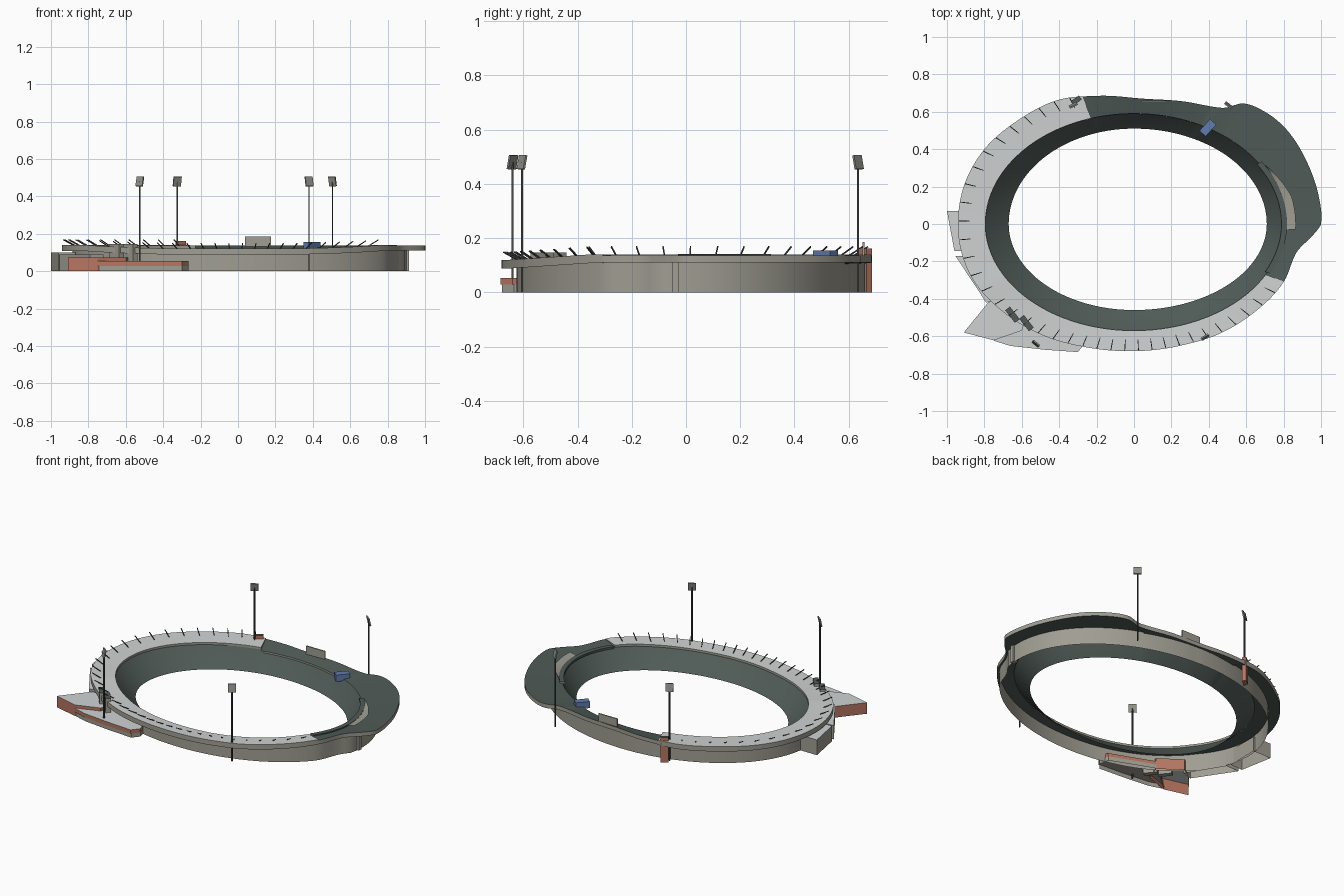
import bpy
from math import sin, cos, atan2, hypot, radians, tau, pi
from mathutils import Vector, Matrix

cube = bpy.data.objects.get("Cube")
if cube:
    bpy.data.objects.remove(cube, do_unlink=True)


def material(name, r, g, b):
    m = bpy.data.materials.new(name)
    m.use_nodes = True
    m.diffuse_color = (r, g, b, 1)
    m.node_tree.nodes["Principled BSDF"].inputs["Base Color"].default_value = (r, g, b, 1)
    return m


CONCRETE = material("concrete", .35, .34, .29)
ROOF = material("roof_grey", .63, .65, .65)
SEATS = material("dark_green_seats", .08, .105, .095)
BRICK = material("brick", .47, .18, .12)
BLUE = material("blue_cabin", .12, .2, .42)
STEEL = material("dark_steel", .06, .065, .06)
LAMP = material("lamp_grey", .28, .28, .26)


def build(name, verts, faces, mats, smooth=False):
    """Make an object; mats gives one material per face."""
    mesh = bpy.data.meshes.new(name)
    mesh.from_pydata(verts, [], faces)
    slots = list(dict.fromkeys(mats))
    for m in slots:
        mesh.materials.append(m)
    for poly, m in zip(mesh.polygons, mats):
        poly.material_index = slots.index(m)
    obj = bpy.data.objects.new(name, mesh)
    bpy.context.collection.objects.link(obj)
    if smooth:
        bpy.ops.object.select_all(action='DESELECT')
        bpy.context.view_layer.objects.active = obj
        obj.select_set(True)
        bpy.ops.object.shade_smooth_by_angle(angle=radians(30))
    return obj


def prism(name, outline, z0, z1, side, top=None, floor=True):
    """Upright prism on a plan outline given anticlockwise."""
    n = len(outline)
    verts = [(x, y, z) for z in (z0, z1) for x, y in outline]
    faces = [(i, (i + 1) % n, n + (i + 1) % n, n + i) for i in range(n)]
    faces.append(tuple(range(n, 2 * n)))
    mats = [side] * n + [top or side]
    if floor:
        faces.append(tuple(reversed(range(n))))
        mats.append(side)
    return build(name, verts, faces, mats)


def block(name, centre, size, turn, z0, z1, side, top=None):
    """Box turned about the vertical."""
    rot = Matrix.Rotation(turn, 2)
    corners = [(-1, -1), (1, -1), (1, 1), (-1, 1)]
    pts = [rot @ Vector((x * size[0] / 2, y * size[1] / 2)) + Vector(centre) for x, y in corners]
    return prism(name, [tuple(p) for p in pts], z0, z1, side, top)


def beam(name, a, b, width, mat):
    """Thin square bar between two points."""
    a, b = Vector(a), Vector(b)
    q = (b - a).to_track_quat('Z', 'Y')
    obj = block(name, (0, 0), (width, width), 0, 0, (b - a).length, mat)
    obj.matrix_world = Matrix.Translation(a) @ q.to_matrix().to_4x4()
    return obj


def oval(right, left, back, front):
    """Radius by bearing of an oval with four different half-axes."""
    def radius(t):
        a = right if cos(t) > 0 else left
        b = back if sin(t) > 0 else front
        return a * b / hypot(b * cos(t), a * sin(t))
    return radius


# Outer edge of the roof and upper deck
EDGE = [(1, 0), (.985, .16), (.93, .32), (.82, .5), (.7, .6), (.58, .645), (.48, .62),
        (.3, .65), (.05, .67), (-.2, .685), (-.4, .665), (-.62, .555), (-.8, .4),
        (-.9, .23), (-.94, .05), (-.93, -.12), (-.86, -.3), (-.7, -.47), (-.5, -.59),
        (-.25, -.66), (0, -.68), (.25, -.65), (.45, -.59), (.62, -.49), (.8, -.31),
        (.87, -.15), (.965, -.05)]
KNOTS = [(atan2(y, x) % tau, hypot(x, y)) for x, y in EDGE]


def edge(t):
    """Smooth radius through the edge points."""
    t %= tau
    n = len(KNOTS)

    def knot(i):
        return KNOTS[i % n][0] + tau * (i // n), KNOTS[i % n][1]

    def slope(i):
        (a, r), (b, s) = knot(i - 1), knot(i + 1)
        return (s - r) / (b - a)
    i = max(k for k in range(n) if KNOTS[k][0] <= t)
    (a, r), (b, s) = knot(i), knot(i + 1)
    h = b - a
    u = (t - a) / h
    w = u * u * (3 - 2 * u)
    return r + (s - r) * w + h * u * (1 - u) * ((1 - u) * slope(i) - u * slope(i + 1))


def loft(name, start, end, steps, section, mats, solid=False):
    """Sweep a section of (radius, height) pairs round the bearings."""
    full = end - start > 359
    rows = steps if full else steps + 1
    verts, faces, face_mats = [], [], []
    for k in range(rows):
        t = radians(start + (end - start) * k / steps)
        verts += [(r * cos(t), r * sin(t), z) for r, z in section(t)]
    n = len(verts) // rows
    for k in range(steps):
        p, q = k * n, (k + 1) % rows * n
        for j in range(n if solid else n - 1):
            i = (j + 1) % n
            faces.append((p + j, p + i, q + i, q + j))
            face_mats.append(mats[j])
    if solid:
        faces += [tuple(range(n)), tuple(reversed(range((rows - 1) * n, rows * n)))]
        face_mats += [CONCRETE] * 2
    return build(name, verts, faces, face_mats, True)


pitch_edge = oval(.71, .67, .51, .46)
bowl_top = oval(.8, .795, .59, .57)
wall_oval = oval(.905, .885, .66, .625)


def roof_z(t):
    """Roof dips gently along the front."""
    return .14 - .02 * min(1, max(0, (-edge(t) * sin(t) - .35) / .3))


def rear_drop(t):
    """Lower rear stand beneath the back of the deck."""
    return .018 if radians(55) < t % tau < radians(111.5) else 0


def wall_r(t):
    return min(wall_oval(t), edge(t) - .012)


# Seating bowl and outer wall
def bowl_section(t):
    a, b = pitch_edge(t), bowl_top(t)
    top = roof_z(t) - .018 - rear_drop(t)
    return [(a, .005), (a + (b - a) * .5, .005 + top * .43), (b, top)]


loft("seating_bowl", 0, 360, 160, bowl_section, [SEATS] * 2)
loft("outer_wall", 0, 360, 160, lambda t: [(wall_r(t), 0), (wall_r(t), roof_z(t) - .025)],
     [CONCRETE])

# Roof ring and cantilevered upper deck
RING = [ROOF, CONCRETE, SEATS, CONCRETE]
loft("roof_ring", 112, 339, 110,
     lambda t: [(bowl_top(t), roof_z(t) - .004), (edge(t), roof_z(t)),
                (edge(t), roof_z(t) - .032), (bowl_top(t), roof_z(t) - .022)], RING, True)
loft("upper_deck", -21, 112, 90,
     lambda t: [(bowl_top(t), .124 - rear_drop(t) * .5), (edge(t), .136), (edge(t), .11),
                (bowl_top(t), .114 - rear_drop(t))],
     [SEATS] + RING[1:], True)


# Walkway crescent and the seating rail in front of it
def crescent(t):
    return .045 * max(0, min(1, (radians(24) - t) / radians(14)))


loft("walkway", -2, 24, 24,
     lambda t: [(bowl_top(t) + .018, .132), (bowl_top(t) + .02 + crescent(t), .141)], [CONCRETE])
loft("seating_rail", -20, 26, 30,
     lambda t: [(bowl_top(t) - .012, .12), (bowl_top(t) - .012, .134),
                (bowl_top(t) + .018, .134), (bowl_top(t) + .018, .12)], [SEATS] * 4, True)

# Slanted struts on the roof
for k in range(36):
    t = radians(117 + 6.2 * k)
    inner, outer = edge(t) - .062, edge(t) - .006
    beam("roof_strut", (inner * cos(t), inner * sin(t), roof_z(t) - .003),
         (outer * cos(t), outer * sin(t), roof_z(t) + .028), .0045, STEEL)

# Floodlights facing the pitch
for x, y in [(-.525, -.64), (-.325, .635), (.38, -.605), (.505, .635)]:
    beam("floodlight_pole", (x, y, 0), (x, y, .48), .007, STEEL)
    turn = atan2(-y, -x) + pi / 2
    head = block("floodlight_head", (0, 0), (.046, .008), 0, -.026, .026, LAMP)
    head.matrix_world = (Matrix.Translation((x, y, .48)) @ Matrix.Rotation(turn, 4, 'Z')
                         @ Matrix.Rotation(radians(12), 4, 'X'))

# Entrance building at the front corner, running in under the stand
prism("entrance_hall", [(-.7, -.365), (-.78, -.42), (-.91, -.58), (-.75, -.622),
                        (-.6, -.57), (-.56, -.465)], 0, .073, BRICK, ROOF, False)
WING = [(-.56, -.465), (-.75, -.624), (-.66, -.652), (-.48, -.672), (-.3, -.685),
        (-.265, -.64), (-.28, -.575)]
prism("entrance_wing_base", [(x, y + .006) for x, y in WING], 0, .028, CONCRETE, None, False)
prism("entrance_wing_top", WING, .028, .053, BRICK, ROOF, False)

# Stair towers
for x, y in [(-.65, -.485), (-.575, -.53)]:
    block("stair_tower", (x, y), (.085, .032), radians(-52), 0, .146, CONCRETE, SEATS)

# Side annexes on the model's right
prism("side_annex", [(-1, .07), (-.96, -.145), (-.87, -.14), (-.87, .07)], 0, .1,
      CONCRETE, ROOF, False)
prism("corner_annex", [(-.955, -.17), (-.79, -.42), (-.72, -.4), (-.86, -.17)], 0, .09,
      CONCRETE, ROOF, False)

# Brick stair core, scoreboard, blue cabin and wall pier
block("brick_stair_core", (-.307, .662), (.05, .026), radians(35), 0, .162, BRICK, SEATS)
block("scoreboard", (.107, .655), (.137, .008), 0, .11, .185, CONCRETE)
block("blue_cabin", (.395, .515), (.085, .045), radians(48), .112, .155, BLUE)
block("wall_pier", (.9, -.04), (.03, .025), 0, 0, .112, CONCRETE)
